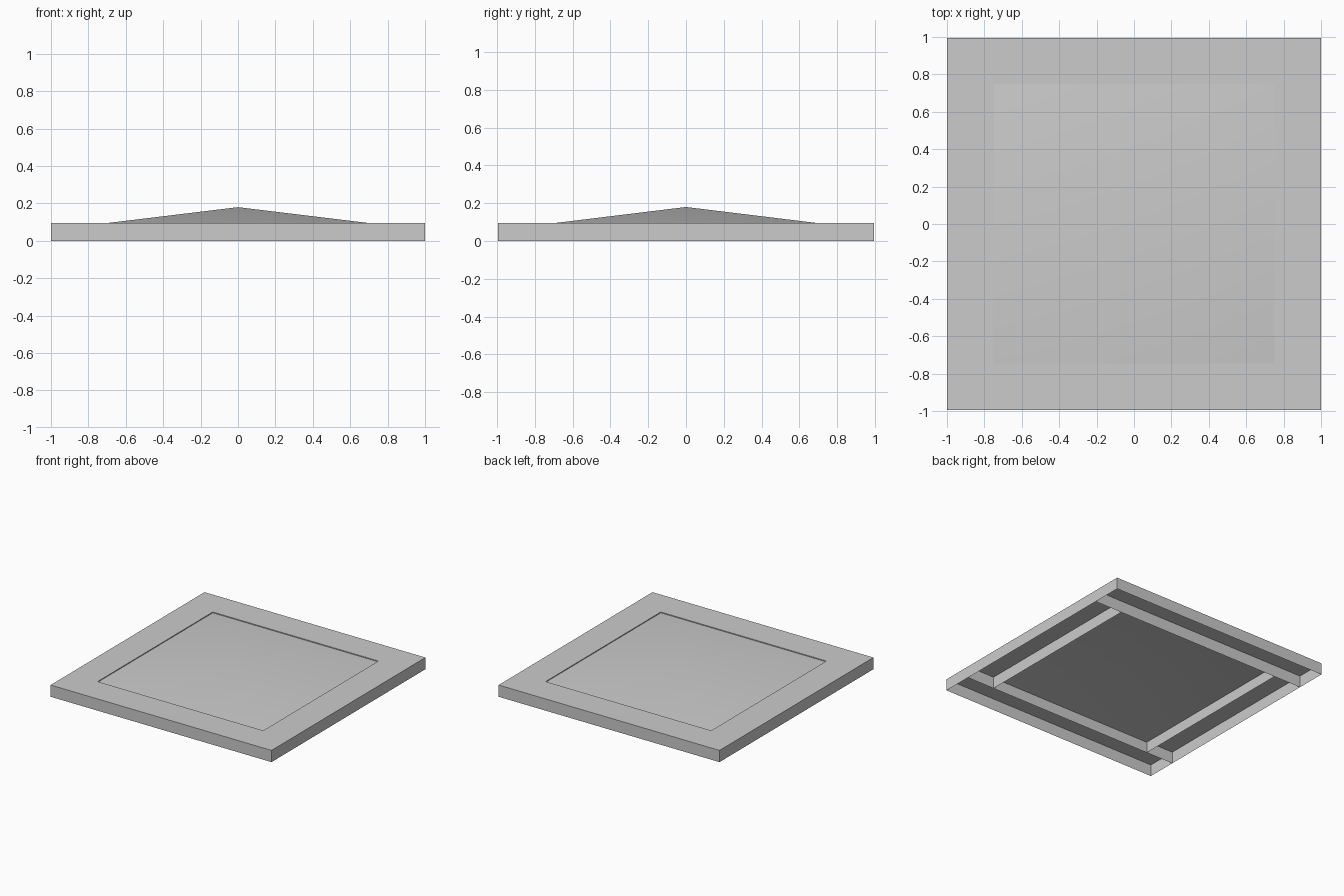
import bpy, bmesh

cube = bpy.data.objects.get("Cube")
if cube:
    bpy.data.objects.remove(cube, do_unlink=True)

HALF_X, HALF_Y = 1.0, 0.995     # outer size
IN_X, IN_Y = 0.75, 0.745        # opening size
TOP, RIM, PEAK = 0.096, 0.089, 0.18

grey = bpy.data.materials.new("light grey")
grey.use_nodes = True
colour = (0.6, 0.6, 0.6, 1)
grey.diffuse_color = colour
grey.node_tree.nodes["Principled BSDF"].inputs["Base Color"].default_value = colour


def finish(name, bm):
    mesh = bpy.data.meshes.new(name)
    bm.to_mesh(mesh)
    bm.free()
    mesh.materials.append(grey)
    obj = bpy.data.objects.new(name, mesh)
    bpy.context.collection.objects.link(obj)
    return obj


def board(name, x0, x1, y0, y1, open_ends):
    """Hollow board with no underside; optionally without its y ends."""
    bm = bmesh.new()
    bmesh.ops.create_cube(bm, size=1)
    for v in bm.verts:
        v.co.x = x1 if v.co.x > 0 else x0
        v.co.y = y1 if v.co.y > 0 else y0
        v.co.z = TOP if v.co.z > 0 else 0
    bm.normal_update()
    gone = [f for f in bm.faces
            if f.normal.z < -0.5 or (open_ends and abs(f.normal.y) > 0.5)]
    bmesh.ops.delete(bm, geom=gone, context='FACES')
    return finish(name, bm)


# Frame: two full-length boards with two shorter ones between them
board("front_board", -HALF_X, HALF_X, -HALF_Y, -IN_Y, False)
board("back_board", -HALF_X, HALF_X, IN_Y, HALF_Y, False)
board("right_board", -HALF_X, -IN_X, -IN_Y, IN_Y, True)
board("left_board", IN_X, HALF_X, -IN_Y, IN_Y, True)

# Shallow pyramid panel set just below the frame top
bm = bmesh.new()
rim = [bm.verts.new((sx * IN_X, sy * IN_Y, RIM))
       for sx, sy in ((-1, -1), (1, -1), (1, 1), (-1, 1))]
peak = bm.verts.new((0, 0, PEAK))
for i in range(4):
    face = bm.faces.new((rim[i], rim[(i + 1) % 4], peak))
    face.smooth = True
finish("raised_panel", bm)
